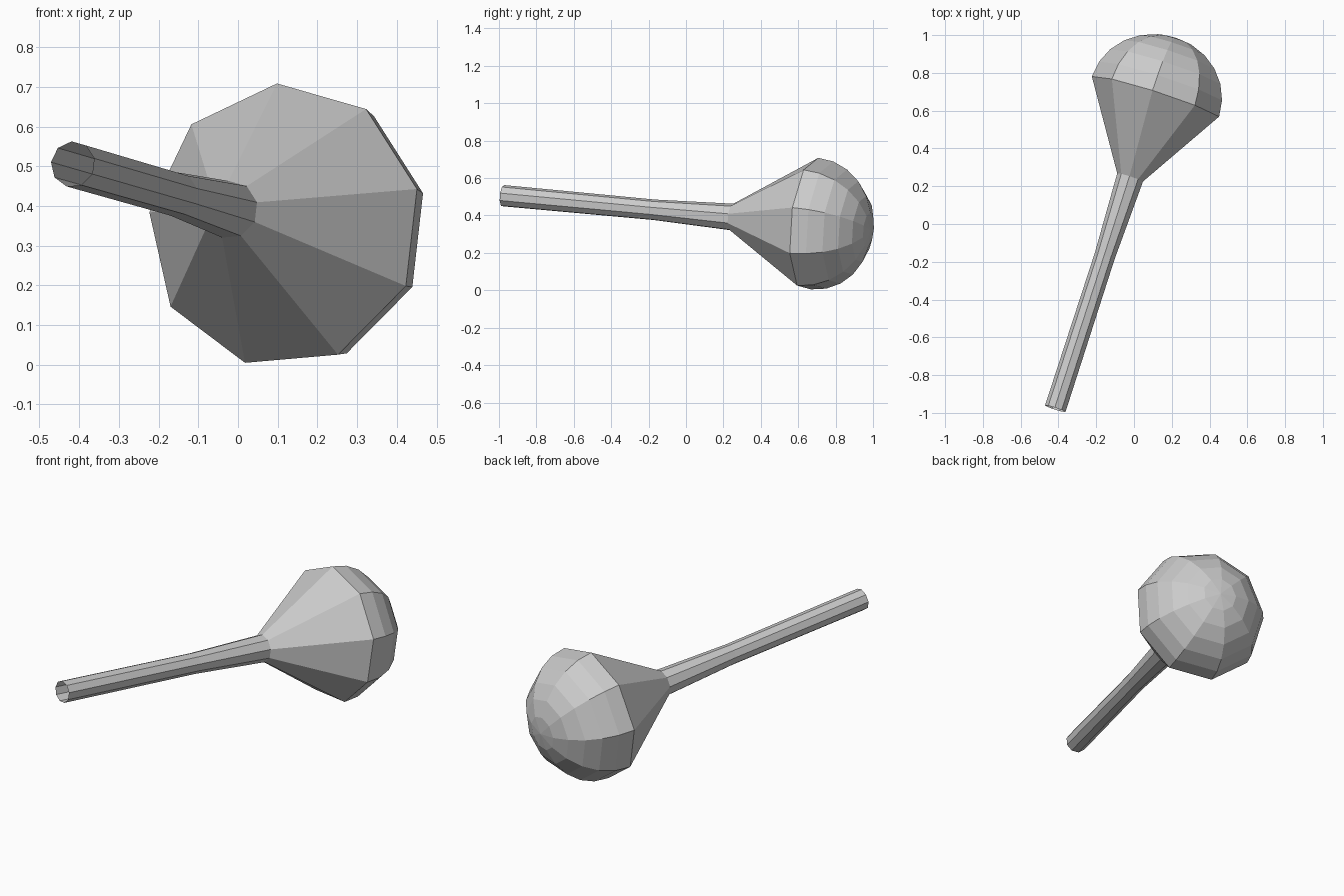
import bpy, bmesh
from math import sin, cos, radians
from mathutils import Vector

if "Cube" in bpy.data.objects:
    bpy.data.objects.remove(bpy.data.objects["Cube"])

SIDES = 9
PHASE = radians(94.8)
CENTRE = Vector((0.117, 0.668, 0.351))          # middle of the widest ring
AXIS = (CENTRE - Vector((-0.416, -0.978, 0.505))).normalized()
U = AXIS.cross(Vector((0, 0, 1))).normalized()
V = U.cross(AXIS)

# profile as (distance along axis, radius): open handle, neck, flare, dome
profile = [(-1.737, 0.058), (-0.887, 0.056), (-0.446, 0.073)]
profile += [(0.336 * sin(radians(a)), 0.36 * cos(radians(a))) for a in range(0, 90, 15)]

bm = bmesh.new()
rings = []
for d, r in profile:
    ring = []
    for i in range(SIDES):
        t = PHASE + radians(360 * i / SIDES)
        ring.append(bm.verts.new(CENTRE + AXIS * d + (U * cos(t) + V * sin(t)) * r))
    rings.append(ring)
for a, b in zip(rings, rings[1:]):
    for i in range(SIDES):
        j = (i + 1) % SIDES
        bm.faces.new((a[i], a[j], b[j], b[i]))

# dome tip
tip = bm.verts.new(CENTRE + AXIS * 0.336)
for i in range(SIDES):
    bm.faces.new((rings[-1][i], rings[-1][(i + 1) % SIDES], tip))
bmesh.ops.recalc_face_normals(bm, faces=bm.faces)

mesh = bpy.data.meshes.new("club")
bm.to_mesh(mesh)
bm.free()
bpy.context.collection.objects.link(bpy.data.objects.new("club", mesh))
